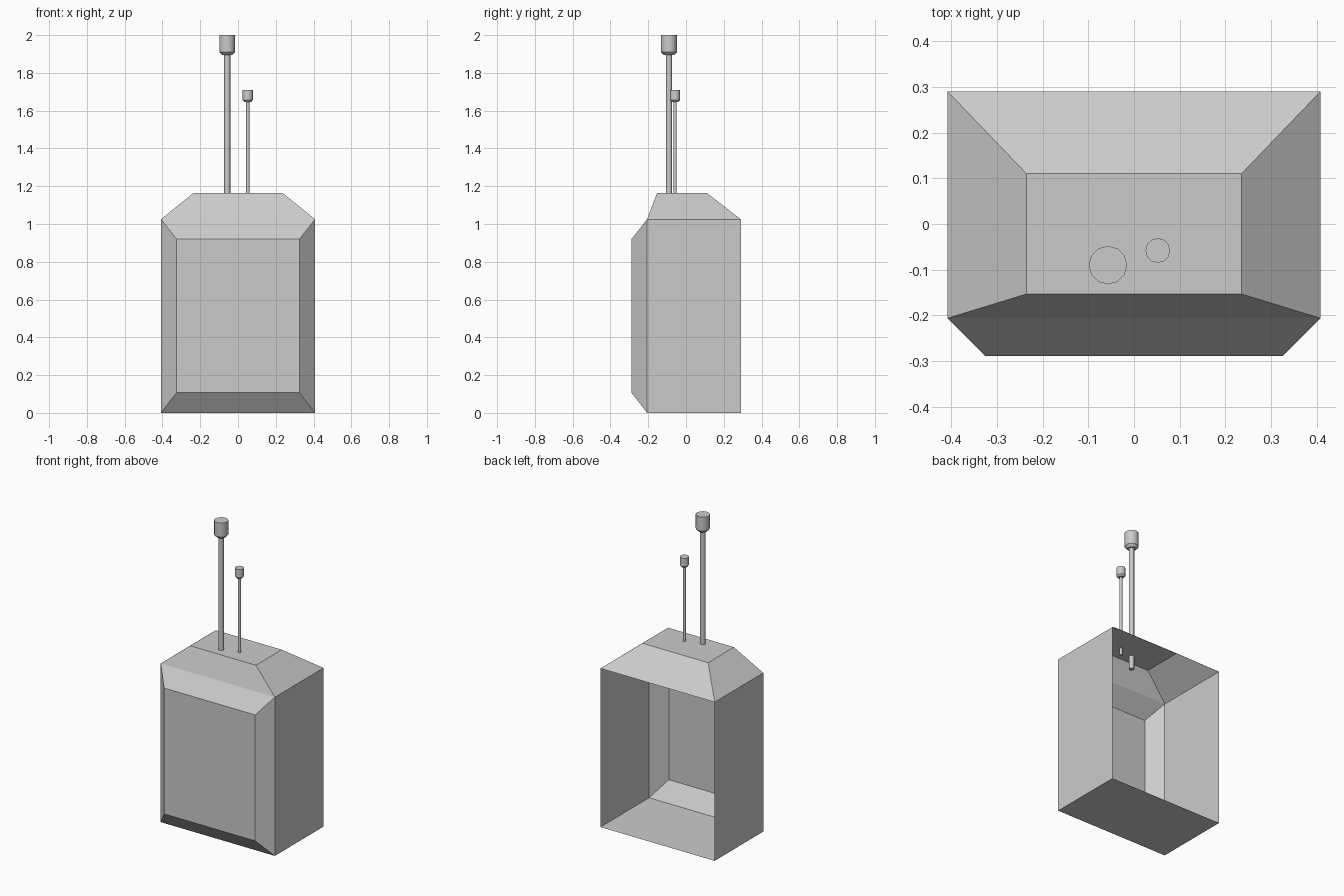
import bpy, bmesh, math

if "Cube" in bpy.data.objects:
    bpy.data.objects.remove(bpy.data.objects["Cube"])


def finish(bm, name):
    mesh = bpy.data.meshes.new(name)
    bm.normal_update()
    bm.to_mesh(mesh)
    bm.free()
    obj = bpy.data.objects.new(name, mesh)
    bpy.context.collection.objects.link(obj)
    return obj


def bridge(bm, a, b, skip=()):
    n = len(a)
    for i in range(n):
        if i not in skip:
            bm.faces.new((a[i], a[(i + 1) % n], b[(i + 1) % n], b[i]))


# Housing: open-backed shell with sloped roof and raised front panel
def housing():
    bm = bmesh.new()

    def rect_xy(x, y0, y1, z):
        return [bm.verts.new(p) for p in
                ((-x, y0, z), (x, y0, z), (x, y1, z), (-x, y1, z))]

    floor = rect_xy(0.408, -0.206, 0.29, 0)
    eaves = rect_xy(0.408, -0.206, 0.29, 1.025)
    roof = rect_xy(0.235, -0.153, 0.11, 1.165)
    bm.faces.new(floor[::-1])
    bm.faces.new(roof)
    bridge(bm, floor, eaves, skip=(0, 2))   # side walls only
    bridge(bm, eaves, roof)

    panel = [bm.verts.new((x, -0.289, z)) for x, z in
             ((-0.325, 0.107), (0.325, 0.107), (0.325, 0.92), (-0.325, 0.92))]
    rim = [floor[0], floor[1], eaves[1], eaves[0]]
    bridge(bm, rim, panel)
    bm.faces.new(panel)
    return finish(bm, "housing")


# Turned part from a (radius, height) profile, capped at both ends
def turned(name, x, y, profile, sides=12):
    bm = bmesh.new()
    rings = [[bm.verts.new((x + r * math.cos(2 * math.pi * i / sides),
                            y + r * math.sin(2 * math.pi * i / sides), z))
              for i in range(sides)] for r, z in profile]
    for a, b in zip(rings, rings[1:]):
        bridge(bm, a, b)
    bm.faces.new(rings[0][::-1])
    bm.faces.new(rings[-1])
    obj = finish(bm, name)
    bpy.ops.object.select_all(action='DESELECT')
    obj.select_set(True)
    bpy.context.view_layer.objects.active = obj
    bpy.ops.object.shade_smooth_by_angle(angle=math.radians(35))
    return obj


housing()

# Antennas: thin rods through the roof, each with a chamfered cap
turned("tall_antenna_rod", -0.057, -0.09, [(0.016, 1.08), (0.016, 1.90)])
turned("tall_antenna_cap", -0.057, -0.09,
       [(0.027, 1.894), (0.042, 1.91), (0.042, 2.0)])
turned("short_antenna_rod", 0.052, -0.058, [(0.009, 1.12), (0.009, 1.66)])
turned("short_antenna_cap", 0.052, -0.058,
       [(0.018, 1.646), (0.027, 1.657), (0.027, 1.71)])
